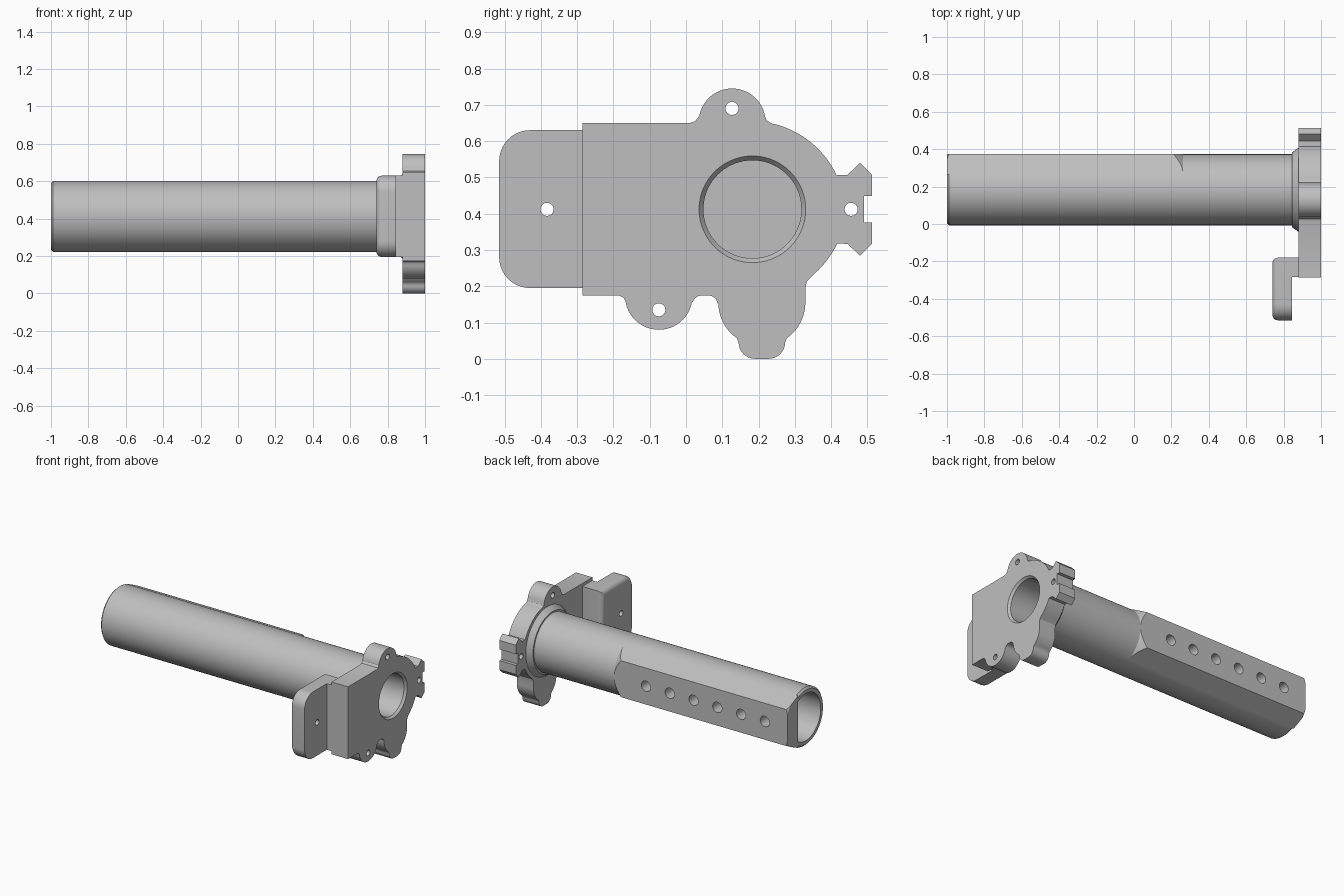
import bpy, bmesh
from math import sin, cos, radians, pi

cube = bpy.data.objects.get("Cube")
if cube:
    bpy.data.objects.remove(cube, do_unlink=True)

AXIS_Y, AXIS_Z, R = 0.183, 0.412, 0.19   # tube axis and radius

grey = bpy.data.materials.new("plain grey")
grey.use_nodes = True
grey.diffuse_color = (0.52, 0.52, 0.52, 1)
grey.node_tree.nodes["Principled BSDF"].inputs["Base Color"].default_value = grey.diffuse_color


def to_object(bm, name):
    bmesh.ops.remove_doubles(bm, verts=bm.verts, dist=1e-5)
    bmesh.ops.recalc_face_normals(bm, faces=bm.faces)
    mesh = bpy.data.meshes.new(name)
    bm.to_mesh(mesh)
    bm.free()
    mesh.materials.append(grey)
    obj = bpy.data.objects.new(name, mesh)
    bpy.context.collection.objects.link(obj)
    return obj


def add_prism(bm, points, x0, x1):
    """Extrude a (y, z) outline along x."""
    face = bm.faces.new([bm.verts.new((x0, y, z)) for y, z in points])
    new = bmesh.ops.extrude_face_region(bm, geom=[face])["geom"]
    for v in new:
        if isinstance(v, bmesh.types.BMVert):
            v.co.x = x1


def prism(name, points, x0, x1):
    bm = bmesh.new()
    add_prism(bm, points, x0, x1)
    return to_object(bm, name)


def arc(cy, cz, r, start, end, n=16):
    angles = [radians(start + (end - start) * i / n) for i in range(n + 1)]
    return [(cy + r * cos(a), cz + r * sin(a)) for a in angles]


def circle(cy, cz, r, n=32):
    return arc(cy, cz, r, 0, 360, n)[:-1]


def lathe(name, profile, n=72):
    """Revolve an (x, radius) profile around the tube axis."""
    bm = bmesh.new()
    verts = [bm.verts.new((x, AXIS_Y + r, AXIS_Z)) for x, r in profile]
    edges = [bm.edges.new(p) for p in zip(verts, verts[1:])]
    bmesh.ops.spin(bm, geom=verts + edges, cent=(0, AXIS_Y, AXIS_Z),
                   axis=(1, 0, 0), angle=2 * pi, steps=n)
    return to_object(bm, name)


def boolean(obj, cutter, operation="DIFFERENCE"):
    cutter.hide_render = True
    mod = obj.modifiers.new("cut", "BOOLEAN")
    mod.operation, mod.object, mod.solver = operation, cutter, "EXACT"
    activate(obj)
    bpy.ops.object.modifier_apply(modifier=mod.name)


def activate(obj):
    bpy.ops.object.select_all(action="DESELECT")
    obj.select_set(True)
    bpy.context.view_layer.objects.active = obj


# Main tube with a flared collar and a blind bore at each end
tube = lathe("tube", [
    (-0.3, 0), (-0.3, 0.155), (-1, 0.155), (-1, 0.178), (-0.988, R),
    (0.845, R), (0.845, 0.2), (0.88, 0.225), (0.9, 0.225), (0.9, 0.147),
    (1, 0.147), (0.985, 0.135), (0.3, 0.135), (0.3, 0)])

# Flat-backed rail, trimmed by a turned envelope for its conical ends
rail = prism("rail", [(AXIS_Y + y, AXIS_Z + z) for y, z in
                      [(R, -0.12), (R, 0.12), (0.0815, 0.1716), (0.0815, -0.1716)]], -1, 0.27)
envelope = lathe("rail_envelope", [(-1, 0), (-1, 0.21), (-0.98, 0.24), (0.19, 0.24), (0.27, 0.185), (0.27, 0)])
boolean(rail, envelope, "INTERSECT")

# Row of six blind holes in the rail
bm = bmesh.new()
for i in range(6):
    n = 28
    x = 0.03 - 0.173 * i
    ring = [(x + 0.034 * cos(2 * pi * k / n), AXIS_Z + 0.034 * sin(2 * pi * k / n)) for k in range(n)]
    face = bm.faces.new([bm.verts.new((px, AXIS_Y + 0.1, pz)) for px, pz in ring])
    for v in bmesh.ops.extrude_face_region(bm, geom=[face])["geom"]:
        if isinstance(v, bmesh.types.BMVert):
            v.co.y = AXIS_Y + 0.3
holes = to_object(bm, "rail_hole_cutter")
boolean(rail, holes)
boolean(tube, holes)

# End plate outline: lobes, rounded shoulder, notched tab, lower foot
outline = [(-0.285, 0.65), (0.01, 0.65), (0.026, 0.655), (0.035, 0.668)]
outline += arc(0.127, 0.653, 0.092, 170, 10, 24)
outline += [(0.222, 0.658), (0.236, 0.648)]
outline += arc(0.18, 0.395, 0.26, 76, 25.5, 18)
tab = [(0.445, 0.095), (0.48, 0.128), (0.512, 0.096), (0.512, 0.037), (0.49, 0.037)]
outline += [(y, AXIS_Z + z) for y, z in tab] + [(y, AXIS_Z - z) for y, z in reversed(tab)]
outline += arc(0.18, 0.43, 0.262, -25.5, -50, 10)
outline += [(0.333, 0.213), (0.329, 0.195)]
outline += arc(0.209, 0.155, 0.12, 0, -55, 10)
outline += arc(0.228, 0.045, 0.045, 0, -90, 8)
outline += arc(0.19, 0.045, 0.045, -90, -180, 8)
outline += arc(0.209, 0.155, 0.12, -125, -180, 10)
outline += arc(0.06, 0.147, 0.028, 10, 90, 6)
outline += arc(0.045, 0.147, 0.028, 90, 165, 6)
outline += arc(-0.075, 0.173, 0.093, -10, -170, 24)
outline += [(-0.172, 0.168), (-0.185, 0.175), (-0.285, 0.175)]
plate = prism("end_plate", outline, 0.88, 1)

bm = bmesh.new()
add_prism(bm, circle(AXIS_Y, AXIS_Z, 0.147, 72), 0.8, 1.1)
for y, z in [(0.127, 0.69), (-0.075, 0.135), (0.455, AXIS_Z)]:
    add_prism(bm, circle(y, z, 0.018), 0.8, 1.1)
plate_holes = to_object(bm, "plate_hole_cutter")
boolean(plate, plate_holes)

# Offset mounting pad with rounded front corners and a softened inner face
bm = bmesh.new()
pad_outline = arc(-0.43, 0.28, 0.085, 270, 180, 10) + arc(-0.43, 0.545, 0.085, 180, 90, 10)
add_prism(bm, pad_outline + [(-0.18, 0.63), (-0.18, 0.195)], 0.74, 0.845)
rim = [e for e in bm.edges if all(v.co.x < 0.75 for v in e.verts)]
bmesh.ops.bevel(bm, geom=rim, offset=0.03, segments=5, profile=0.5, affect="EDGES")
pad = to_object(bm, "mounting_pad")
pad_hole = prism("pad_hole_cutter", circle(-0.383, AXIS_Z, 0.018), 0.6, 1)
boolean(pad, pad_hole)

# Spacer joining pad and plate
spacer = prism("pad_spacer", [(-0.284, 0.195), (-0.18, 0.195), (-0.18, 0.63), (-0.284, 0.63)], 0.84, 0.89)

for cutter in (envelope, holes, plate_holes, pad_hole):
    bpy.data.objects.remove(cutter, do_unlink=True)
for part in (tube, rail, plate, pad, spacer):
    activate(part)
    bpy.ops.object.shade_smooth_by_angle(angle=radians(30))
